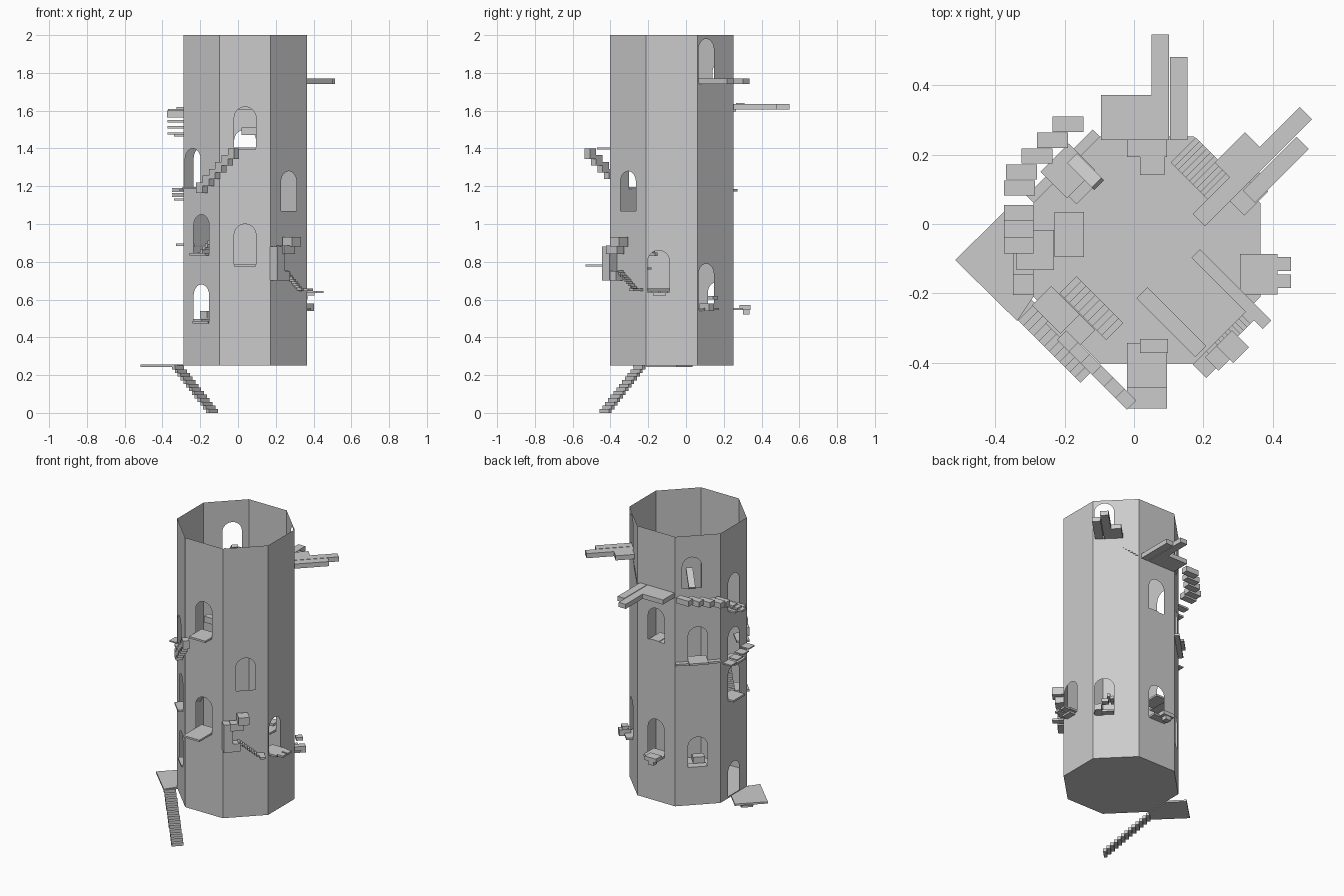
import bpy, bmesh, math
from mathutils import Matrix, Vector

cube = bpy.data.objects.get("Cube")
if cube:
    bpy.data.objects.remove(cube, do_unlink=True)

CENTRE = Vector((.0375, -.075, 0))
APOTHEM = .327
EIGHTH = math.pi / 4
HALF = APOTHEM * math.tan(EIGHTH / 2)
BASE, TOP = .25, 2
ARCH = .058
SLAB = .012

stone = bpy.data.materials.new("grey_stone")
stone.use_nodes = True
grey = (.6, .6, .6, 1)
stone.diffuse_color = grey
stone.node_tree.nodes["Principled BSDF"].inputs["Base Color"].default_value = grey

# The eight walls, anticlockwise from the right
WALLS = ["right", "right_back", "back", "left_back",
         "left", "left_front", "front", "right_front"]


def frame(wall):
    """Axes of a wall: along it, outward from it, up."""
    angle = EIGHTH * WALLS.index(wall)
    out = Vector((math.cos(angle), math.sin(angle), 0))
    along = Vector((-out.y, out.x, 0))
    matrix = Matrix((along, out, Vector((0, 0, 1)))).transposed().to_4x4()
    matrix.translation = CENTRE + out * APOTHEM
    return matrix


def finish(name, bm):
    mesh = bpy.data.meshes.new(name)
    bm.to_mesh(mesh)
    bm.free()
    mesh.materials.append(stone)
    obj = bpy.data.objects.new(name, mesh)
    bpy.context.collection.objects.link(obj)


def add_box(bm, matrix, along, out, up):
    low, high = (Vector(corner) for corner in zip(along, out, up))
    size = Matrix.Diagonal(high - low).to_4x4()
    place = Matrix.Translation((low + high) / 2)
    made = bmesh.ops.create_cube(bm, size=1, matrix=matrix @ place @ size)
    faces = {face for vert in made["verts"] for face in vert.link_faces}
    bmesh.ops.recalc_face_normals(bm, faces=list(faces))


def block(name, matrix, along, out, up):
    bm = bmesh.new()
    add_box(bm, matrix, along, out, up)
    finish(name, bm)


def slab(name, wall, along, out, top, thick=SLAB):
    block(name, frame(wall), along, out, (top - thick, top))


def stairs(name, wall, count, along, out, top, thick):
    """Equal steps between the two ends of along, between two top heights."""
    bm = bmesh.new()
    start, end = along
    run = (end - start) / count
    rise = (top[1] - top[0]) / (count - 1)
    for i in range(count):
        left = start + run * i
        height = top[0] + rise * i
        add_box(bm, frame(wall), (left, left + run), out, (height - thick, height))
    finish(name, bm)


holes = {wall: [] for wall in WALLS}


def window(wall, sill, reach=None, shift=0, height=.22):
    """Arched opening, with a ledge reaching out from its sill if wanted."""
    loop = [(shift - ARCH, sill), (shift + ARCH, sill)]
    steps = 12
    for i in range(steps + 1):
        angle = math.pi * i / steps
        loop.append((shift + ARCH * math.cos(angle),
                     sill + height - ARCH + ARCH * math.sin(angle)))
    holes[wall].append(loop)
    if reach is not None:
        slab(wall + "_window_ledge", wall, (shift - ARCH, shift + ARCH), (-ARCH, reach), sill + SLAB / 2)


# Windows and their ledges
window("front", 1.4, reach=.07)
window("front", .78, reach=.13)
window("right_front", 1.07, height=.21)
window("right", .64, reach=.05, shift=-.07)
window("right_back", 1.75, shift=-.07, height=.23)
window("right_back", .55, reach=.04, shift=-.07, height=.24)
window("back", 1.28, reach=0)
window("back", .55, reach=.05, height=.23)
window("left_back", 1.66, shift=-.035, height=.2)
window("left_back", 1.185, reach=.05)
window("left_back", .49, reach=0, height=.2)
window("left", 1.47, reach=.05)
window("left", 1.13, reach=.05, height=.21)
window("left", .89, reach=.04, height=.21)
window("left", BASE + .01, height=.21)
window("left_front", 1.19, reach=.02, shift=-.064, height=.21)
window("left_front", .84, reach=.03, height=.21)
window("left_front", .48, reach=.01, height=.2)

# Tower walls: flat sheets with the openings left out
for wall in WALLS:
    matrix = frame(wall)
    outward = matrix.to_3x3() @ Vector((0, 1, 0))
    bm = bmesh.new()
    outline = [(-HALF, BASE), (HALF, BASE), (HALF, TOP), (-HALF, TOP)]
    for loop in [outline] + holes[wall]:
        verts = [bm.verts.new(matrix @ Vector((along, 0, up))) for along, up in loop]
        for i, vert in enumerate(verts):
            bm.edges.new((verts[i - 1], vert))
    bmesh.ops.triangle_fill(bm, edges=bm.edges[:], use_beauty=True, normal=outward)
    bm.normal_update()
    for face in bm.faces:
        if face.normal.dot(outward) < 0:
            face.normal_flip()
    finish(wall + "_wall", bm)

# Tower floor
bm = bmesh.new()
turn = Matrix.Rotation(EIGHTH / 2, 4, 'Z')
middle = Matrix.Translation(CENTRE + Vector((0, 0, BASE)))
bmesh.ops.create_circle(bm, cap_ends=True, segments=8, matrix=middle @ turn,
                        radius=APOTHEM / math.cos(EIGHTH / 2))
finish("tower_floor", bm)

# Entrance platform fitted round the tower corner, and stairs to the ground
bm = bmesh.new()
outline = [(-.516, -.104), (-.337, -.28), (-.29, -.21), (-.29, -.05), (-.375, .035)]
face = bm.faces.new([bm.verts.new((x, y, BASE - SLAB / 2)) for x, y in outline])
grown = bmesh.ops.extrude_face_region(bm, geom=[face])["geom"]
bmesh.ops.translate(bm, vec=(0, 0, SLAB),
                    verts=[part for part in grown if isinstance(part, bmesh.types.BMVert)])
bmesh.ops.recalc_face_normals(bm, faces=bm.faces)
finish("entrance_platform", bm)
stairs("entrance_stairs", "left_front", count=13, along=(-.14, .135), out=(.01, .08),
       top=(BASE, .02), thick=.02)

# Outer stairs rising to the upper front window, and stairs inside
stairs("upper_outer_stairs", "left_front", count=6, along=(0, .285), out=(.002, .04),
       top=(1.22, 1.4), thick=.055)
stairs("left_front_inner_stairs", "left_front", count=10, along=(-.09, .1), out=(-.13, -.06),
       top=(.85, .99), thick=.02)
slab("front_inner_step", "front", along=(-.02, .06), out=(-.07, -.03), top=1.51, thick=.04)


# Forked platforms: a broad deck, a long arm beside it and a shorter arm
def forked_platform(wall, top, edge, width, deck, arms, inner):
    arm = .05
    slab(wall + "_deck", wall, (edge, edge + width), (-.01, deck), top, thick=.03)
    for reach, back in zip(arms, (inner, -.01)):
        slab(wall + "_arm", wall, (edge - arm, edge), (back, reach), top, thick=.03)
        edge -= arm + .004


forked_platform("back", top=1.635, edge=-.013, width=.145, deck=.12,
                arms=(.295, .23), inner=-.01)
forked_platform("right_back", top=1.77, edge=-.07 + .05, width=.06, deck=.113,
                arms=(.276, .209), inner=-.16)
stairs("right_back_inner_stairs", "right_back", count=10, along=(-.02, .13), out=(-.1, .002),
       top=(1.73, 1.63), thick=SLAB)

# Small blocks on the lower back ledges
slab("back_ledge_step", "back", along=(-.02, .06), out=(.03, .09), top=.57, thick=.025)
slab("back_ledge_bracket", "back", along=(0, .04), out=(.05, .085), top=.55, thick=.03)
slab("back_inner_floor", "back", along=(-.05, .02), out=(-.11, 0), top=1.29)
slab("right_back_ledge_step", "right_back", along=(-.12, -.08), out=(0, .07), top=.58, thick=.04)
slab("right_back_ledge_lip", "right_back", along=(-.08, -.04), out=(.02, .06), top=.62, thick=.02)

# Notched end and bracket of the right ledge
for side in (-.09, -.04):
    slab("right_ledge_tooth", "right", along=(side - .02, side + .02), out=(.05, .088), top=.646)
slab("right_ledge_bracket", "right", along=(-.1, -.03), out=(0, .04), top=.634)

# Bent blocks on the right front wall, then steps down to the right ledge
slab("bent_block_column", "right_front", along=(-.14, -.085), out=(0, .055), top=.88, thick=.18)
slab("bent_block_foot", "right_front", along=(-.085, -.04), out=(0, .05), top=.75, thick=.05)
slab("bent_block_arm", "right_front", along=(-.1, -.02), out=(.01, .065), top=.885, thick=.045)
slab("bent_block_head", "right_front", along=(-.055, .01), out=(.01, .08), top=.93, thick=.05)
stairs("right_front_steps", "right_front", count=9, along=(-.05, .075), out=(0, .035),
       top=(.755, .66), thick=SLAB)
slab("right_front_plank", "right_front", along=(.075, .11), out=(-.22, .07), top=.658)
slab("right_front_inner_plank", "right_front", along=(-.12, -.075), out=(-.25, -.01), top=.77)

# Zigzag walkway stepping down round the left back wall
bm = bmesh.new()
for i in range(5):
    x = max(-.19 - .045 * i, -.33)
    y = .288 - .046 * i
    top = 1.64 - .01 * i
    add_box(bm, Matrix(), (x - .045, x + .045), (y - .022, y + .022), (top - .035, top))
finish("zigzag_walkway", bm)

# Left back: wide ledge, low inner step and a plank leaning in the window
slab("left_back_wide_ledge", "left_back", along=(-HALF, HALF), out=(0, .03), top=1.185)
slab("left_back_inner_step", "left_back", along=(-.02, .05), out=(-.09, -.04), top=.54, thick=.04)
lean = Matrix.Translation((-.035, 0, 1.67)) @ Matrix.Rotation(-.7, 4, 'X')
block("leaning_plank", frame("left_back") @ lean,
      along=(-.02, .02), out=(-.12, .01), up=(-.008, .008))

# Left: short slabs stepping along the wall beside the stacked windows
stairs("left_upper_slabs", "left", count=3, along=(-.13, .01), out=(0, .085),
       top=(1.55, 1.485), thick=SLAB)
stairs("left_middle_slabs", "left", count=4, along=(-.11, .13), out=(0, .06),
       top=(1.15, 1.19), thick=.008)
slab("left_inner_floor", "left", along=(-.11, .02), out=(-.145, -.06), top=.89)
